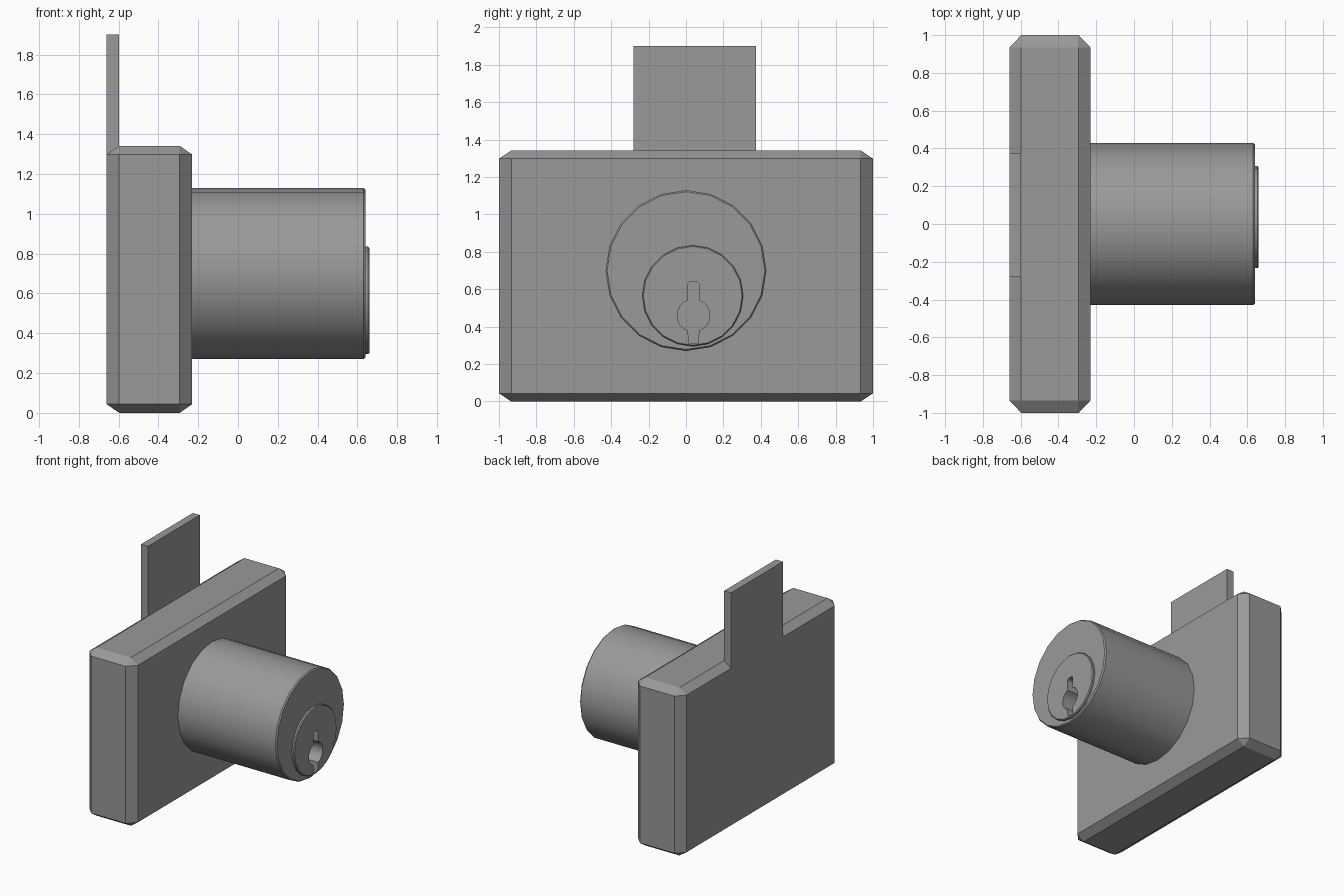
import bpy, bmesh, math

if "Cube" in bpy.data.objects:
    bpy.data.objects.remove(bpy.data.objects["Cube"])

metal = bpy.data.materials.new("grey_metal")
metal.diffuse_color = (0.32, 0.32, 0.32, 1)
metal.use_nodes = True
metal.node_tree.nodes["Principled BSDF"].inputs["Base Color"].default_value = metal.diffuse_color


def finish(name, bm):
    bmesh.ops.recalc_face_normals(bm, faces=bm.faces[:])
    me = bpy.data.meshes.new(name)
    bm.to_mesh(me)
    bm.free()
    me.materials.append(metal)
    ob = bpy.data.objects.new(name, me)
    bpy.context.collection.objects.link(ob)
    return ob


def turned(name, cy, cz, profile, sides=20):
    """Capped solid of revolution about an x-axis line; profile holds (x, radius)."""
    bm = bmesh.new()
    rings = []
    for x, r in profile:
        rings.append([bm.verts.new((x, cy + r * math.cos(2 * math.pi * i / sides),
                                    cz + r * math.sin(2 * math.pi * i / sides)))
                      for i in range(sides)])
    for a, b in zip(rings, rings[1:]):
        for i in range(sides):
            j = (i + 1) % sides
            bm.faces.new((a[i], a[j], b[j], b[i]))
    bm.faces.new(rings[0])
    bm.faces.new(rings[-1])
    return finish(name, bm)


def prism(name, outline, x0, x1):
    """Extrude a (y, z) outline along x."""
    bm = bmesh.new()
    a = [bm.verts.new((x0, y, z)) for y, z in outline]
    face = bm.faces.new(a)
    ext = bmesh.ops.extrude_face_region(bm, geom=[face])
    for v in ext["geom"]:
        if isinstance(v, bmesh.types.BMVert):
            v.co.x = x1
    return finish(name, bm)


# Chamfered lock case: hull of three inset points per corner
half, inset = (0.215, 1.0, 0.671), (0.063, 0.066, 0.044)
bm = bmesh.new()
for sx in (-1, 1):
    for sy in (-1, 1):
        for sz in (-1, 1):
            for full in range(3):
                p = [s * (h - (0 if k == full else d)) for k, (s, h, d)
                     in enumerate(zip((sx, sy, sz), half, inset))]
                bm.verts.new((p[0] - 0.445, p[1], p[2] + 0.671))
bmesh.ops.convex_hull(bm, input=bm.verts[:])
bmesh.ops.dissolve_limit(bm, angle_limit=0.01, verts=bm.verts[:], edges=bm.edges[:])
finish("lock_case", bm)

# Sliding bolt, flush with the back of the case
prism("bolt", [(-0.28, 1.298), (0.373, 1.298), (0.373, 1.9), (-0.28, 1.9)], -0.66, -0.598)

# Barrel and off-centre key plug
barrel = turned("barrel", 0, 0.70, [(-0.25, 0.43), (0.63, 0.43), (0.64, 0.422)])
plug = turned("key_plug", 0.036, 0.565, [(0.35, 0.27), (0.653, 0.27), (0.66, 0.264)])

# Keyhole: round hole with a slot above and below
ky, kz, kr, w = 0.04, 0.46, 0.087, 0.029
a0 = math.acos(w / kr)
arc = [-a0 + 2 * a0 * i / 8 for i in range(9)]
right = [(w * 0.9, 0.312 - kz)] + [(kr * math.cos(a), kr * math.sin(a)) for a in arc]
right += [(w, 0.63 - kz), (w * 0.6, 0.64 - kz)]
outline = right + [(-y, z) for y, z in reversed(right)]
cutter = prism("keyhole_cutter", [(y + ky, z + kz) for y, z in outline], 0.42, 0.8)
cutter.hide_render = True
cutter.hide_viewport = False

for ob in (barrel, plug):
    mod = ob.modifiers.new("keyhole", "BOOLEAN")
    mod.operation = "DIFFERENCE"
    mod.solver = "EXACT"
    mod.object = cutter
    bpy.ops.object.select_all(action="DESELECT")
    ob.select_set(True)
    bpy.context.view_layer.objects.active = ob
    bpy.ops.object.modifier_apply(modifier=mod.name)
    bpy.ops.object.shade_smooth_by_angle(angle=math.radians(30))

bpy.data.objects.remove(cutter)
